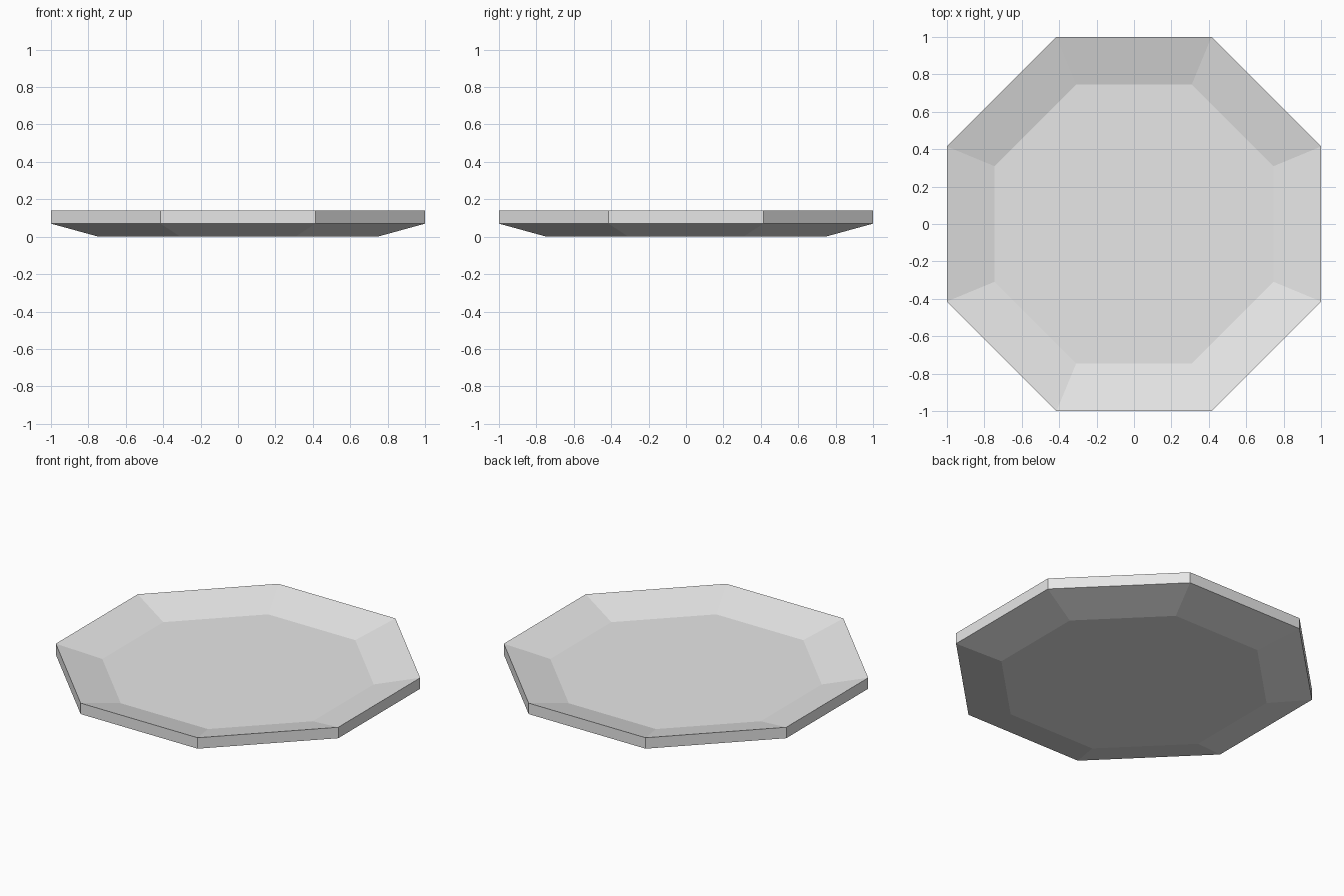
import bpy
import bmesh
from math import cos, sin, pi

cube = bpy.data.objects.get("Cube")
if cube:
    bpy.data.objects.remove(cube, do_unlink=True)

SIDES = 8

# Single grey material
grey = bpy.data.materials.new("light_grey")
grey.use_nodes = True
colour = (0.8, 0.8, 0.8, 1)
grey.diffuse_color = colour
grey.node_tree.nodes["Principled BSDF"].inputs["Base Color"].default_value = colour


def ring(bm, flat_radius, z):
    """Octagon ring with flat sides facing the axes."""
    r = flat_radius / cos(pi / SIDES)
    angles = [(i + 0.5) * 2 * pi / SIDES for i in range(SIDES)]
    return [bm.verts.new((r * cos(a), r * sin(a), z)) for a in angles]


# Profile from the underside, round the rim, to the sunken floor
profile = [(0.745, 0), (1, 0.07), (1, 0.14), (0.745, 0.07)]

bm = bmesh.new()
rings = [ring(bm, r, z) for r, z in profile]
for low, high in zip(rings, rings[1:]):
    for i in range(SIDES):
        j = (i + 1) % SIDES
        bm.faces.new((low[i], low[j], high[j], high[i]))
bm.faces.new(reversed(rings[0]))
bm.faces.new(rings[-1])
bmesh.ops.recalc_face_normals(bm, faces=bm.faces)

mesh = bpy.data.meshes.new("plate")
bm.to_mesh(mesh)
bm.free()
mesh.materials.append(grey)
plate = bpy.data.objects.new("plate", mesh)
bpy.context.collection.objects.link(plate)
